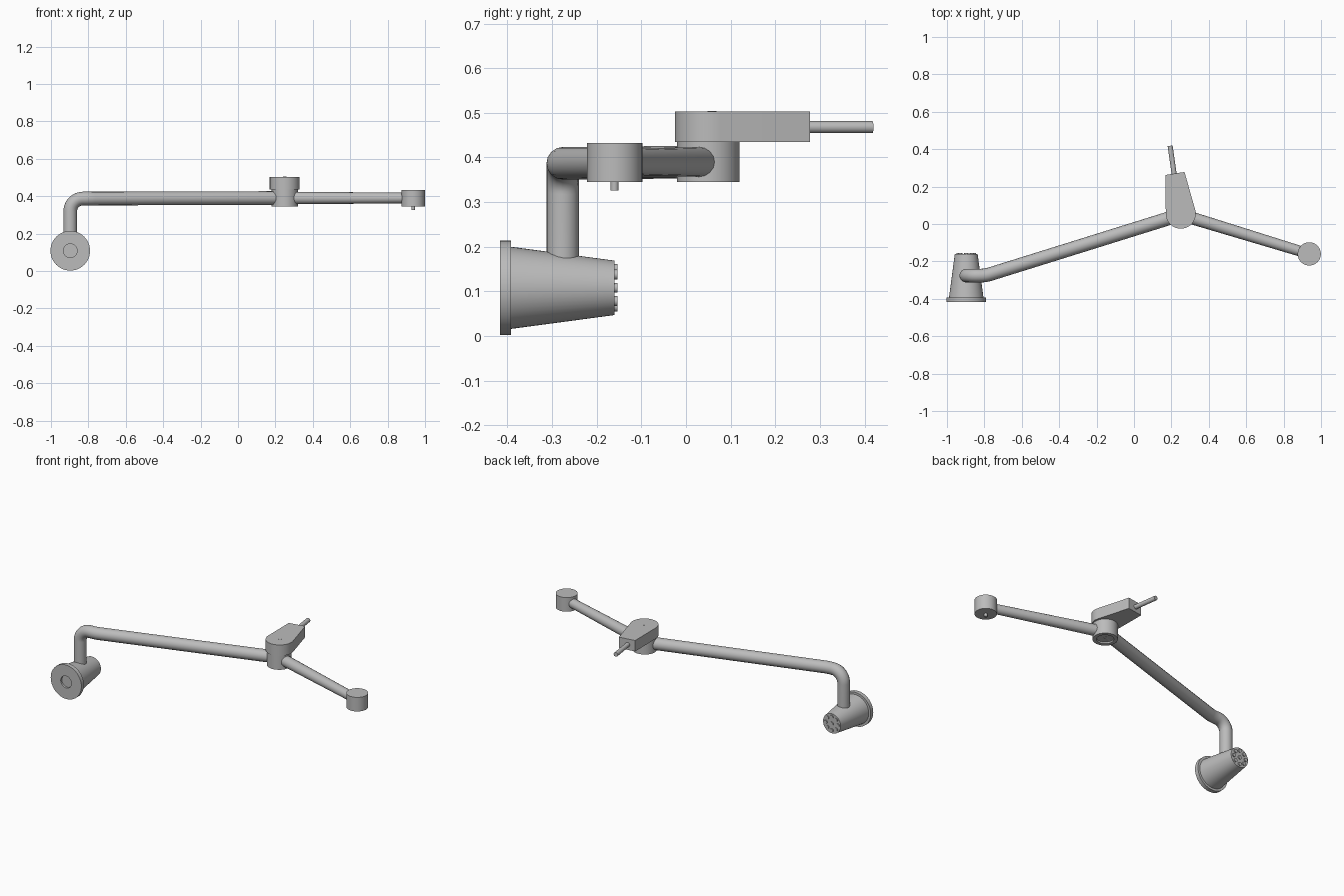
import bpy, bmesh
from math import pi, sin, cos, radians
from mathutils import Vector

cube = bpy.data.objects.get("Cube")
if cube:
    bpy.data.objects.remove(cube, do_unlink=True)

grey = bpy.data.materials.new("plain_grey")
grey.use_nodes = True
GREY = (0.5, 0.5, 0.5, 1)
grey.diffuse_color = GREY
grey.node_tree.nodes["Principled BSDF"].inputs["Base Color"].default_value = GREY


def finish(ob):
    """Give the part its colour and smooth its round sides."""
    ob.data.materials.append(grey)
    bpy.ops.object.select_all(action='DESELECT')
    ob.select_set(True)
    bpy.context.view_layer.objects.active = ob
    if ob.type == 'CURVE':
        bpy.ops.object.convert(target='MESH')
    bpy.ops.object.shade_smooth_by_angle(angle=radians(30))


def add_mesh(name, bm, loc=(0, 0, 0), rot=(0, 0, 0)):
    bmesh.ops.remove_doubles(bm, verts=bm.verts, dist=1e-5)
    bmesh.ops.recalc_face_normals(bm, faces=bm.faces)
    me = bpy.data.meshes.new(name)
    bm.to_mesh(me)
    bm.free()
    ob = bpy.data.objects.new(name, me)
    bpy.context.collection.objects.link(ob)
    ob.location, ob.rotation_euler = loc, rot
    finish(ob)


def lathe(name, profile, loc, rot=(0, 0, 0), steps=48):
    """Spin a (radius, height) profile about its own z axis."""
    bm = bmesh.new()
    verts = [bm.verts.new((r, 0, h)) for r, h in profile]
    edges = [bm.edges.new(pair) for pair in zip(verts, verts[1:])]
    bmesh.ops.spin(bm, geom=verts + edges, axis=(0, 0, 1), cent=(0, 0, 0),
                   angle=2 * pi, steps=steps)
    add_mesh(name, bm, loc, rot)


def rod(r, low, high):
    return [(0, low), (r, low), (r, high), (0, high)]


def tube(name, points, depth, radii=None):
    cu = bpy.data.curves.new(name, 'CURVE')
    cu.dimensions = '3D'
    cu.bevel_depth, cu.bevel_resolution = depth, 6
    cu.use_fill_caps = True
    sp = cu.splines.new('POLY')
    sp.points.add(len(points) - 1)
    for i, p in enumerate(points):
        sp.points[i].co = (*p, 1)
        sp.points[i].radius = radii[i] if radii else 1
    ob = bpy.data.objects.new(name, cu)
    bpy.context.collection.objects.link(ob)
    finish(ob)


def bend(a, corner, b, dist, n=10):
    """Points easing round a corner, starting dist away from it."""
    a, c, b = Vector(a), Vector(corner), Vector(b)
    u, v = (a - c).normalized() * dist, (b - c).normalized() * dist
    out = []
    for i in range(n + 1):
        t = i / n * pi / 2
        out.append(c + u * (1 - sin(t)) + v * (1 - cos(t)))
    return out


ARM_Z = 0.39
HUB = Vector((0.25, 0.05, ARM_Z))
KNOB = Vector((0.937, -0.16, ARM_Z))
LAMP_X, LAMP_Z = -0.897, 0.108

# Central hub with a stepped recess underneath
lathe("hub", [(0, 0.365), (0.012, 0.365), (0.012, 0.355), (0.048, 0.355),
              (0.048, 0.345), (0.07, 0.345), (0.07, 0.437), (0, 0.437)],
      (HUB.x, HUB.y, 0))

# Tapered cap with a rounded nose
bm = bmesh.new()
outline = [(HUB.x + 0.08 * cos(a), 0.055 + 0.08 * sin(a))
           for a in [radians(180 + i * 196 / 24) for i in range(25)]]
outline += [(0.27, 0.278), (0.168, 0.262)]
base = bm.faces.new([bm.verts.new((x, y, 0.435)) for x, y in outline])
ext = bmesh.ops.extrude_face_region(bm, geom=[base])
bmesh.ops.translate(bm, vec=(0, 0, 0.068),
                    verts=[v for v in ext["geom"] if isinstance(v, bmesh.types.BMVert)])
add_mesh("hub_cap", bm)
lathe("cap_screw", rod(0.01, 0.5, 0.504), (HUB.x, 0.058, 0), steps=16)
tube("handle_rod", [(0.217, 0.25, 0.468), (0.193, 0.418, 0.468)], 0.0135)

# Short arm and its end knob
tube("short_arm", [HUB, KNOB], 0.034, [1, 0.82])
lathe("end_knob", rod(0.062, 0.345, 0.433), (KNOB.x, KNOB.y, 0))
lathe("knob_pin", rod(0.009, 0.326, 0.35), (KNOB.x, KNOB.y, 0), steps=16)

# Long arm, bent level and then down to the lamp
elbow = (-0.795, -0.276, 0.387)
top = (LAMP_X, -0.276, 0.387)
foot = (LAMP_X, -0.276, 0.13)
tube("long_arm", [HUB] + bend(HUB, elbow, top, 0.025, 6)
     + bend(elbow, top, foot, 0.068) + [foot], 0.0365)

# Lamp head: tapered body, front flange and shallow centre recess
lathe("lamp_head", [(0, 0.16), (0.061, 0.16), (0.092, 0.392), (0.106, 0.392),
                    (0.106, 0.417), (0.037, 0.417), (0.037, 0.405), (0, 0.405)],
      (LAMP_X, 0, LAMP_Z), (pi / 2, 0, 0))

# Studs on the back of the lamp
spots = [(0.042 * cos(i * pi / 4), 0.042 * sin(i * pi / 4)) for i in range(8)]
for i, (dx, dz) in enumerate(spots + [(0, 0)]):
    lathe(f"lamp_stud_{i + 1}", rod(0.011, 0.154, 0.165),
          (LAMP_X + dx, 0, LAMP_Z + dz), (pi / 2, 0, 0), 16)
